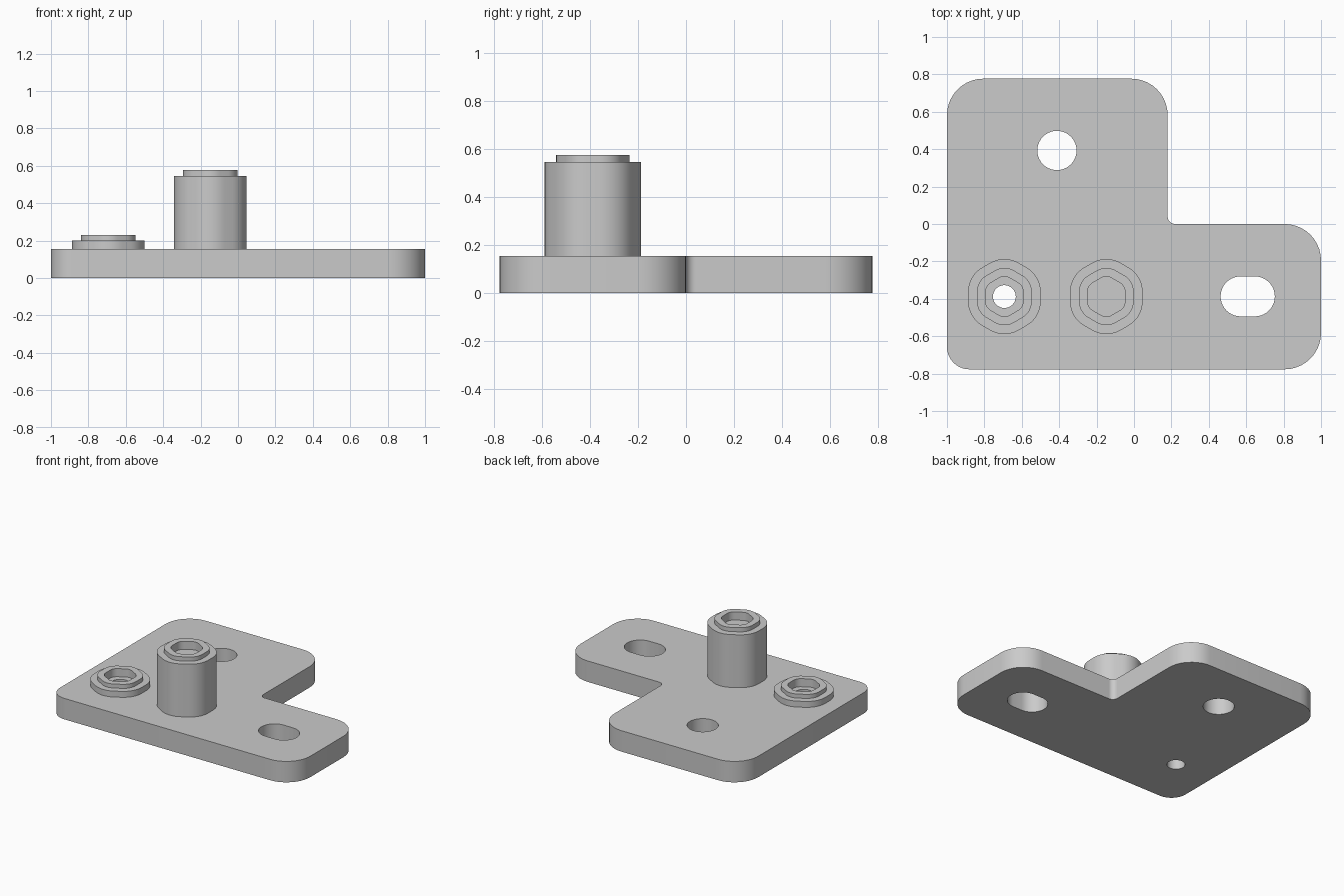
import bpy, bmesh, math
from mathutils import Vector

if "Cube" in bpy.data.objects:
    bpy.data.objects.remove(bpy.data.objects["Cube"])

GREY = (0.595, 0.595, 0.595, 1)
grey = bpy.data.materials.new("plain grey")
grey.use_nodes = True
grey.diffuse_color = GREY
grey.node_tree.nodes["Principled BSDF"].inputs["Base Color"].default_value = GREY

PLATE_TOP = 0.155


def rounded(corners, radii, steps=10):
    """Outline of a polygon with each corner replaced by a tangent arc."""
    points = []
    pts = [Vector(c) for c in corners]
    for i, p in enumerate(pts):
        r = radii[i] if isinstance(radii, list) else radii
        a = (pts[i - 1] - p).normalized()
        b = (pts[(i + 1) % len(pts)] - p).normalized()
        half = a.angle(b) / 2
        centre = p + (a + b).normalized() * r / math.sin(half)
        reach = r / math.tan(half)
        start = (p + a * reach - centre).normalized()
        end = (p + b * reach - centre).normalized()
        points += [centre + start.slerp(end, k / steps) * r for k in range(steps + 1)]
    return points


def box_outline(x, y, w, h, r):
    return rounded([(x - w, y - h), (x + w, y - h), (x + w, y + h), (x - w, y + h)], r)


def hex_outline(x, y, half_width, r):
    R = half_width / math.cos(math.pi / 6)
    angles = [math.pi / 2 + k * math.pi / 3 for k in range(6)]
    return rounded([(x + R * math.cos(a), y + R * math.sin(a)) for a in angles], r)


def finish(name, bm):
    bmesh.ops.remove_doubles(bm, verts=bm.verts, dist=1e-5)
    bmesh.ops.recalc_face_normals(bm, faces=bm.faces)
    mesh = bpy.data.meshes.new(name)
    bm.to_mesh(mesh)
    bm.free()
    mesh.materials.append(grey)
    obj = bpy.data.objects.new(name, mesh)
    bpy.context.collection.objects.link(obj)
    bpy.ops.object.select_all(action='DESELECT')
    obj.select_set(True)
    bpy.context.view_layer.objects.active = obj
    bpy.ops.object.shade_smooth_by_angle(angle=math.radians(35))


def add_loop(bm, outline, z):
    return [bm.verts.new((p.x, p.y, z)) for p in outline]


def make_plate(name, outlines, height):
    """Flat plate: the first outline is the rim, the others are holes."""
    bm = bmesh.new()
    for outline in outlines:
        ring = add_loop(bm, outline, 0)
        for i, v in enumerate(ring):
            bm.edges.new((ring[i - 1], v))
    bmesh.ops.remove_doubles(bm, verts=bm.verts, dist=1e-5)
    bmesh.ops.triangle_fill(bm, edges=bm.edges[:], use_beauty=True)
    out = bmesh.ops.extrude_face_region(bm, geom=bm.faces[:], use_keep_orig=True)
    top = [g for g in out["geom"] if isinstance(g, bmesh.types.BMVert)]
    bmesh.ops.translate(bm, verts=top, vec=(0, 0, height))
    finish(name, bm)


def make_boss(name, x, y, top, shoulder, hole=None):
    """Rounded hexagon boss with a raised collar and a hexagon socket."""
    floor = top - 0.06
    body, collar, socket = [hex_outline(x, y, w, r) for w, r in
                            ((0.194, 0.15), (0.146, 0.1), (0.1, 0.055))]
    sections = [(body, PLATE_TOP), (body, shoulder), (collar, shoulder),
                (collar, top), (socket, top), (socket, floor)]
    if hole:
        bore = hex_outline(x, y, hole, hole)
        sections += [(bore, floor), (bore, PLATE_TOP)]
    bm = bmesh.new()
    rings = [add_loop(bm, o, z) for o, z in sections]
    for low, high in zip(rings, rings[1:]):
        for i in range(len(low)):
            bm.faces.new((low[i - 1], low[i], high[i], high[i - 1]))
    if not hole:
        bm.faces.new(rings[-1])
    finish(name, bm)


# L-shaped base plate with round hole, slot and bore
BORE = 0.061
rim = rounded([(-1, -0.777), (1, -0.777), (1, 0), (0.18, 0), (0.18, 0.777), (-1, 0.777)],
              [0.12, 0.195, 0.195, 0.04, 0.195, 0.195])
make_plate("base_plate", [
    rim,
    box_outline(-0.412, 0.393, 0.105, 0.105, 0.105),
    box_outline(0.608, -0.387, 0.145, 0.107, 0.107),
    hex_outline(-0.693, -0.388, BORE, BORE),
], PLATE_TOP)

# Low bored boss and tall boss
make_boss("low_boss", -0.693, -0.388, 0.229, 0.199, BORE)
make_boss("tall_boss", -0.148, -0.388, 0.577, 0.546)
